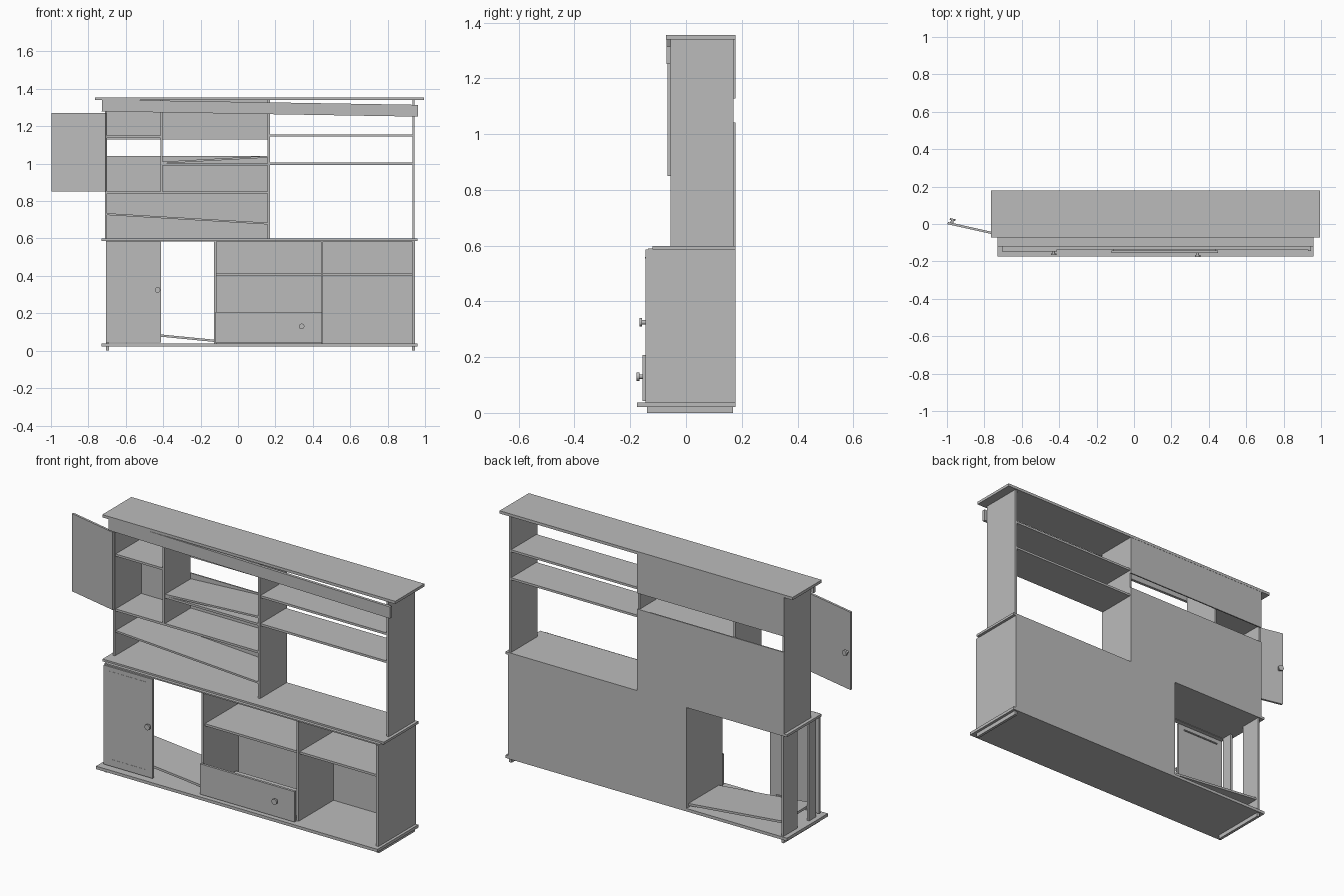
import bpy
import bmesh
from math import atan2, cos, hypot, pi
from mathutils import Matrix, Vector

if "Cube" in bpy.data.objects:
    bpy.data.objects.remove(bpy.data.objects["Cube"], do_unlink=True)

grey = bpy.data.materials.new("plain_grey")
grey.use_nodes = True
grey.diffuse_color = (0.5, 0.5, 0.5, 1)
grey.node_tree.nodes["Principled BSDF"].inputs["Base Color"].default_value = (0.5, 0.5, 0.5, 1)

FRONT, BACK = -0.055, 0.17      # depth of the upper case
LOW_FRONT = -0.145              # front of the lower case
T = 0.012                       # board thickness


def finish(name, bm):
    mesh = bpy.data.meshes.new(name)
    bm.to_mesh(mesh)
    bm.free()
    mesh.materials.append(grey)
    obj = bpy.data.objects.new(name, mesh)
    bpy.context.scene.collection.objects.link(obj)
    return obj


def box(name, x, y, z):
    """Board given by its (low, high) limits on each axis."""
    bm = bmesh.new()
    size = [b - a for a, b in (x, y, z)]
    mid = [(a + b) / 2 for a, b in (x, y, z)]
    bmesh.ops.create_cube(bm, size=1, matrix=Matrix.Translation(mid) @ Matrix.Diagonal((*size, 1)))
    return finish(name, bm)


def sloped(name, x, z, y, thick):
    """Board running from (x0, z0) to (x1, z1) along its middle line."""
    dx, dz = x[1] - x[0], z[1] - z[0]
    length = hypot(dx, dz)
    obj = box(name, (-length / 2, length / 2), y, (-thick / 2, thick / 2))
    mid = Vector((sum(x) / 2, 0, sum(z) / 2))
    obj.data.transform(Matrix.Translation(mid) @ Matrix.Rotation(-atan2(dz, dx), 4, 'Y'))
    return obj


def knob(name, x, y, z):
    """Turned knob pointing to -y from its seat."""
    bm = bmesh.new()
    for radius, depth, offset in ((0.008, 0.014, 0.007), (0.015, 0.01, 0.018)):
        matrix = Matrix.Translation((x, y - offset, z)) @ Matrix.Rotation(pi / 2, 4, 'X')
        bmesh.ops.create_cone(bm, cap_ends=True, segments=16, radius1=radius,
                              radius2=radius, depth=depth, matrix=matrix)
    return finish(name, bm)


# Plinth and runners
box("base_board", (-0.73, 0.96), (-0.175, 0.177), (0.022, 0.038))
for side, x in (("right", -0.705), ("left", 0.93)):
    box(side + "_runner", (x, x + 0.015), (-0.14, 0.168), (0, 0.023))

# Lower case
box("lower_left_side", (0.93, 0.945), (LOW_FRONT, BACK), (0.038, 0.586))
box("lower_right_side", (-0.705, -0.692), (0.05, BACK), (0.038, 0.586))
box("lower_right_post", (-0.705, -0.692), (-0.11, -0.05), (0.038, 0.586))
box("lower_divider_inner", (-0.127, -0.115), (-0.13, BACK), (0.038, 0.586))
box("lower_divider_outer", (0.443, 0.455), (-0.13, BACK), (0.038, 0.586))
box("lower_shelf_middle", (-0.115, 0.443), (-0.12, BACK), (0.4, 0.412))
box("lower_shelf_left", (0.455, 0.93), (-0.12, BACK), (0.4, 0.412))
box("lower_back", (-0.127, 0.945), (BACK, 0.177), (0.038, 0.586))
sloped("fallen_shelf", (-0.69, -0.127), (0.108, 0.053), (-0.1, 0.16), T)
box("counter", (-0.73, 0.96), (-0.12, 0.177), (0.586, 0.599))
box("counter_rail", (-0.705, 0.945), (-0.137, -0.11), (0.583, 0.59))

# Drawer
box("drawer_front", (-0.12, 0.448), (-0.156, -0.143), (0.042, 0.207))
box("drawer_bottom", (-0.11, 0.438), (-0.143, 0.14), (0.05, 0.058))
knob("drawer_knob", 0.34, -0.154, 0.13)

# Lower door with its battens
box("lower_door", (-0.705, -0.412), (-0.146, -0.134), (0.045, 0.583))
for i, z in enumerate((0.08, 0.556)):
    box("lower_door_batten_%d" % i, (-0.67, -0.45), (-0.147, -0.128), (z - 0.003, z + 0.003))
knob("lower_door_knob", -0.43, -0.144, 0.325)

# Upper uprights
for name, x, z0 in (("upper_right_side", -0.712, 0.599), ("upper_left_side", 0.932, 0.599),
                    ("upper_divider", 0.158, 0.599), ("cupboard_divider", -0.415, 0.852)):
    box(name, (x, x + T), (FRONT, BACK), (z0, 1.342))

# Upper shelves, level and slipped
for name, x0, x1, z in (("long_shelf", -0.7, 0.158, 0.84), ("cupboard_shelf", -0.7, -0.415, 1.138),
                        ("middle_shelf", -0.403, 0.158, 0.99), ("wide_shelf_low", 0.17, 0.932, 0.993),
                        ("wide_shelf_high", 0.17, 0.932, 1.145)):
    box(name, (x0, x1), (FRONT + 0.005, BACK), (z, z + T))
sloped("slipped_long_shelf", (-0.7, 0.158), (0.73, 0.68), (FRONT + 0.005, BACK), 0.01)
sloped("slipped_middle_shelf", (-0.403, 0.158), (1.006, 1.037), (FRONT + 0.005, BACK), 0.01)

# Upper back planks with the open slot between them
box("upper_back_low", (-0.712, 0.17), (BACK, 0.177), (0.586, 1.042))
box("upper_back_high", (-0.712, 0.17), (BACK, 0.177), (1.128, 1.342))

# Top board and sagging cornice
box("top_board", (-0.765, 0.995), (-0.072, 0.178), (1.34, 1.355))
sloped("cornice", (-0.728, 0.962), (1.311, 1.283), (-0.07, FRONT), 0.063)

# Upper door swung wide open, with the knob on its outer face
door = box("upper_door", (0, 0.297), (-0.006, 0.006), (0.85, 1.272))
door_knob = knob("upper_door_knob", 0.276, -0.006, 1.05)
swing = Matrix.Translation((-0.706, -0.06, 0)) @ Matrix.Rotation(pi - 0.22, 4, 'Z')
for part in (door, door_knob):
    part.data.transform(swing)
bpy.context.view_layer.update()
